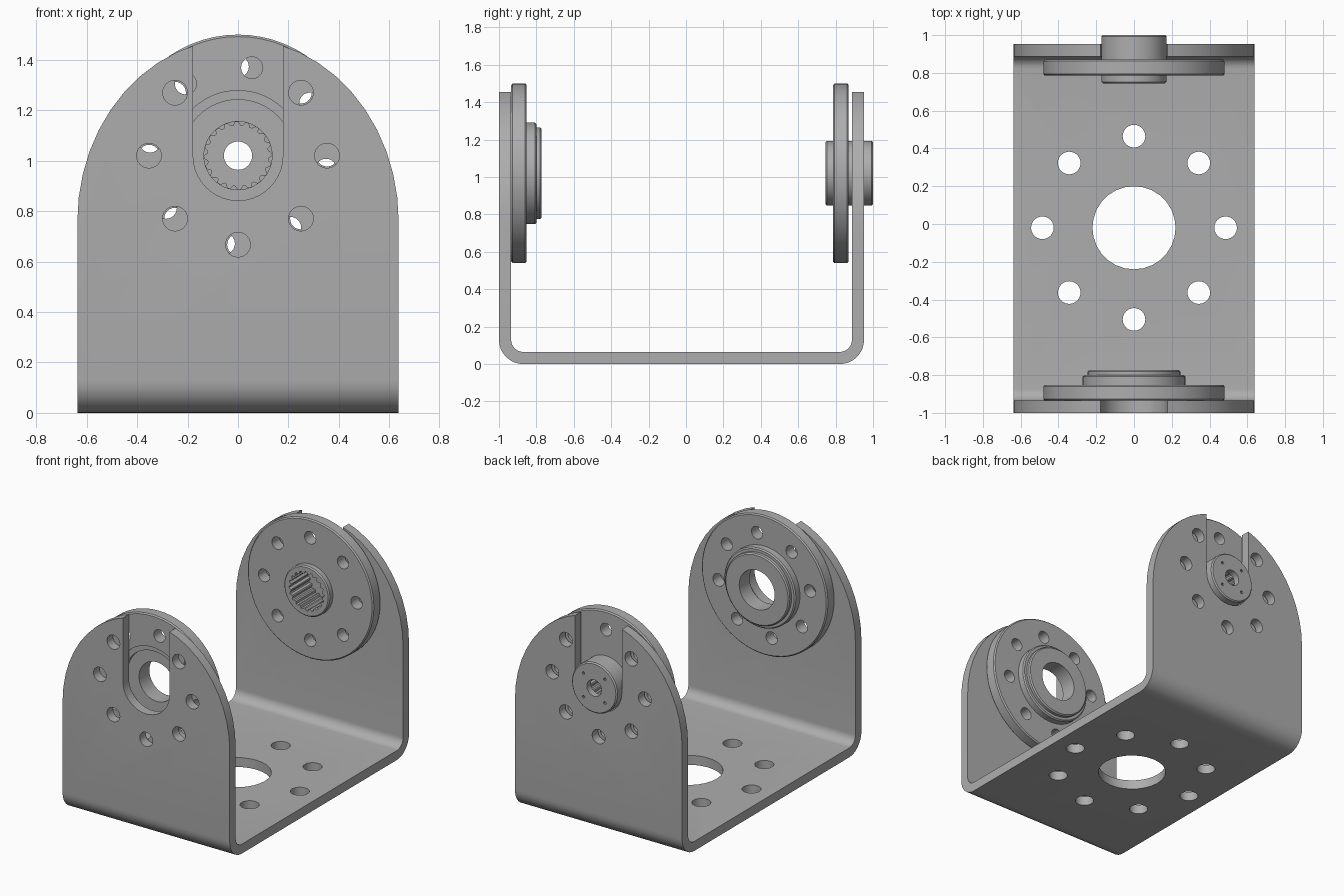
import bpy, bmesh
from math import sin, cos, pi, radians

cube = bpy.data.objects.get("Cube")
if cube:
    bpy.data.objects.remove(cube)

AXIS_Z = 1.02          # height of the pivot axis
FLOOR_Y = -0.02        # centre of the base plate

grey = bpy.data.materials.new("machined_grey")
grey.use_nodes = True
colour = (0.42, 0.42, 0.42, 1)
grey.diffuse_color = colour
grey.node_tree.nodes["Principled BSDF"].inputs["Base Color"].default_value = colour


def finish(name, bm):
    bmesh.ops.recalc_face_normals(bm, faces=bm.faces)
    mesh = bpy.data.meshes.new(name)
    bm.to_mesh(mesh)
    bm.free()
    mesh.materials.append(grey)
    obj = bpy.data.objects.new(name, mesh)
    bpy.context.collection.objects.link(obj)
    return obj


def arc(cx, cy, rx, start, end, steps, ry=None):
    ry = rx if ry is None else ry
    angles = [radians(start + (end - start) * i / steps) for i in range(steps + 1)]
    return [(cx + rx * cos(a), cy + ry * sin(a)) for a in angles]


def circle(cx, cy, r, n=24):
    return arc(cx, cy, r, 0, 360, n)[:-1]


def prism(name, outlines, axis, lo, hi):
    """Extrude closed outlines along the named axis."""
    place = {"x": lambda u, w, t: (t, u, w),
             "y": lambda u, w, t: (u, t, w),
             "z": lambda u, w, t: (u, w, t)}[axis]
    bm = bmesh.new()
    for pts in outlines:
        a = [bm.verts.new(place(u, w, lo)) for u, w in pts]
        b = [bm.verts.new(place(u, w, hi)) for u, w in pts]
        bm.faces.new(a)
        bm.faces.new(b)
        for i in range(len(pts)):
            j = (i + 1) % len(pts)
            bm.faces.new((a[i], a[j], b[j], b[i]))
    return finish(name, bm)


def lathe(name, profile, n=64):
    """Spin a closed (radius, y) profile about the pivot axis."""
    bm = bmesh.new()
    rings = [[bm.verts.new((r * cos(2 * pi * i / n), y, AXIS_Z + r * sin(2 * pi * i / n)))
              for r, y in profile] for i in range(n)]
    for i in range(n):
        a, b = rings[i], rings[(i + 1) % n]
        for k in range(len(profile)):
            m = (k + 1) % len(profile)
            bm.faces.new((a[k], a[m], b[m], b[k]))
    return finish(name, bm)


def boolean(obj, cutter, operation="DIFFERENCE"):
    bpy.ops.object.select_all(action="DESELECT")
    bpy.context.view_layer.objects.active = obj
    obj.select_set(True)
    mod = obj.modifiers.new("cut", "BOOLEAN")
    mod.operation = operation
    mod.solver = "EXACT"
    mod.object = cutter
    bpy.ops.object.modifier_apply(modifier=mod.name)
    bpy.data.objects.remove(cutter)


def smooth(obj):
    bpy.ops.object.select_all(action="DESELECT")
    bpy.context.view_layer.objects.active = obj
    obj.select_set(True)
    bpy.ops.object.shade_smooth_by_angle(angle=radians(28))


def bolt_circle(cx, cy, ring, r, turn=0):
    spots = [radians(45 * i + turn) for i in range(8)]
    return [circle(cx + ring * cos(a), cy + ring * sin(a), r) for a in spots]


# Bent U bracket: outer skin then inner skin
front, back, wall, bend, top = -1.0, 0.952, 0.065, 0.13, 1.6
inner = bend - wall
section = [(front, top)]
section += arc(front + bend, bend, bend, 180, 270, 8)
section += arc(back - bend, bend, bend, 270, 360, 8)
section += [(back, top), (back - wall, top)]
section += arc(back - bend, bend, inner, 360, 270, 8)
section += arc(front + bend, bend, inner, 270, 180, 8)
section += [(front + wall, top)]
bracket = prism("bracket", [section], "x", -0.637, 0.637)

# Rounded ear outline, open slots, bolt holes
ears = [(-0.637, -0.1), (0.637, -0.1)] + arc(0, 0.76, 0.637, 0, 180, 24, 0.725)
boolean(bracket, prism("ear_outline", [ears], "y", -1.2, 1.2), "INTERSECT")
slot = arc(0, AXIS_Z, 0.178, 180, 360, 20) + [(0.178, 1.7), (-0.178, 1.7)]
boolean(bracket, prism("slot_cutter", [slot], "y", -1.2, 1.2))
ear_holes = [h for i, h in enumerate(bolt_circle(0, AXIS_Z, 0.353, 0.049)) if i != 2]
boolean(bracket, prism("ear_hole_cutter", ear_holes, "y", -1.2, 1.2))
base_holes = bolt_circle(0, FLOOR_Y, 0.485, 0.06) + [circle(0, FLOOR_Y, 0.22, 28)]
boolean(bracket, prism("base_hole_cutter", base_holes, "z", -0.1, 0.3))
smooth(bracket)

# Front flange: stepped bearing disc with a counterbored outer face
c = 0.008
bearing = lathe("front_flange", [
    (0.135, -0.772), (0.245 - c, -0.772), (0.245, -0.772 - c), (0.245, -0.80),
    (0.272 - c, -0.80), (0.272, -0.80 - c), (0.272, -0.852),
    (0.48 - c, -0.852), (0.48, -0.852 - c), (0.48, -0.935 + c), (0.48 - c, -0.935),
    (0.258, -0.935), (0.258, -0.915), (0.222, -0.915), (0.222, -0.885), (0.135, -0.885)])
boolean(bearing, prism("front_flange_cutter",
                       bolt_circle(0, AXIS_Z, 0.353, 0.043, -9), "y", -1.1, -0.7))
smooth(bearing)

# Back flange: disc with a hub that passes through the slot
hub = lathe("back_flange", [
    (0.056, 0.745), (0.173 - c, 0.745), (0.173, 0.745 + c), (0.173, 0.786),
    (0.48 - c, 0.786), (0.48, 0.786 + c), (0.48, 0.87 - c), (0.48 - c, 0.87),
    (0.173, 0.87), (0.173, 1.0 - c), (0.173 - c, 1.0), (0.056, 1.0)])
boolean(hub, prism("back_flange_cutter",
                   bolt_circle(0, AXIS_Z, 0.353, 0.043), "y", 0.7, 0.95))

# Splined socket and small blind pin holes in the hub end
teeth = 20
spline = []
for i in range(teeth * 4):
    r = 0.134 if i % 4 < 2 else 0.12
    a = 2 * pi * i / (teeth * 4)
    spline.append((r * cos(a), AXIS_Z + r * sin(a)))
boolean(hub, prism("spline_cutter", [spline], "y", 0.7, 0.955))
pins = [circle(0.115 * cos(radians(a)), AXIS_Z + 0.115 * sin(radians(a)), 0.01, 10)
        for a in range(45, 360, 90)]
boolean(hub, prism("pin_hole_cutter", pins, "y", 0.975, 1.1))
smooth(hub)
